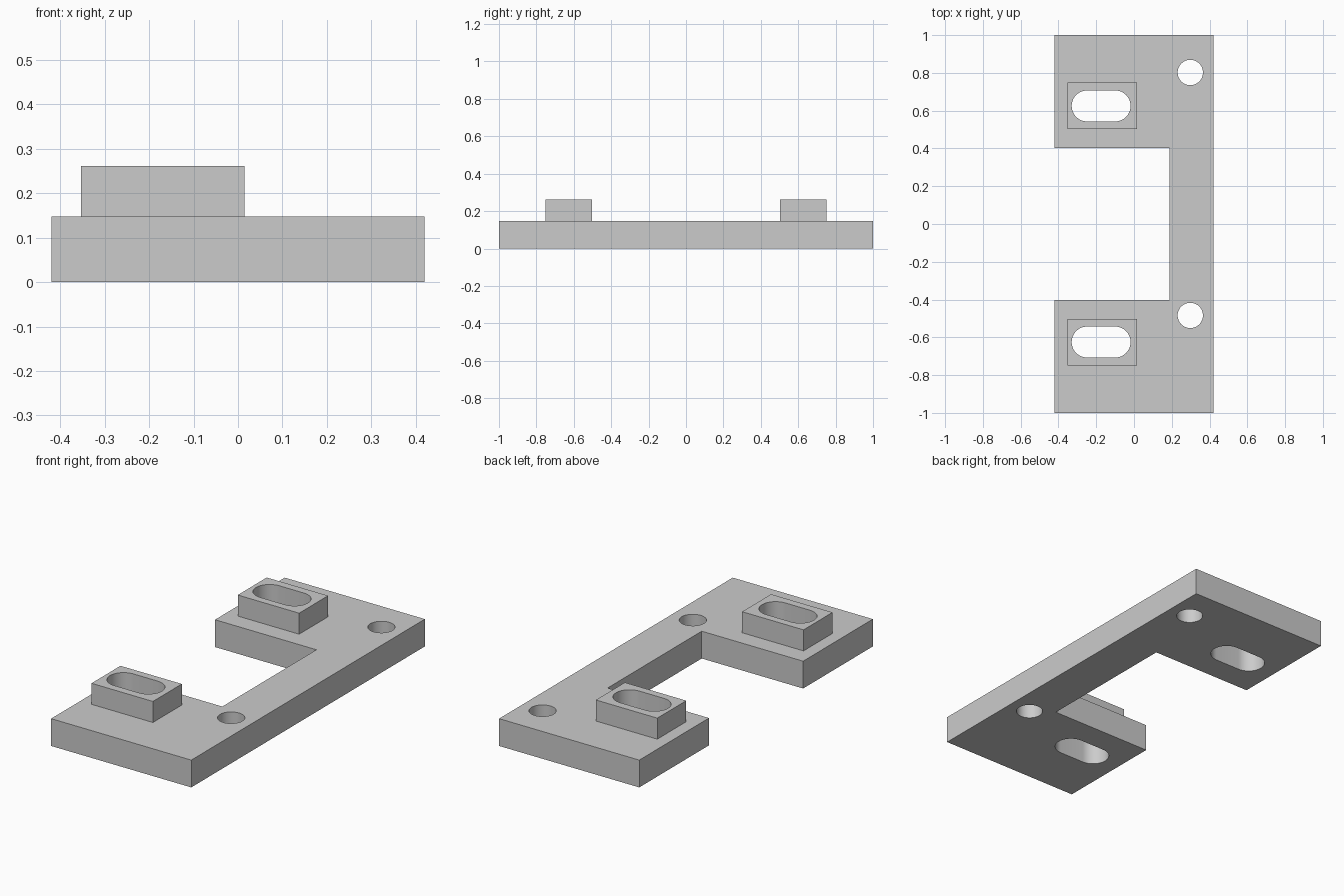
import bpy, bmesh, math

cube = bpy.data.objects.get("Cube")
if cube:
    bpy.data.objects.remove(cube, do_unlink=True)

PLATE_TOP, PAD_TOP = 0.148, 0.262
SLOT_X, SLOT_Y = -0.174, 0.625

grey = bpy.data.materials.new("light_grey")
grey.use_nodes = True
colour = (0.6, 0.6, 0.6, 1)
grey.diffuse_color = colour
grey.node_tree.nodes["Principled BSDF"].inputs["Base Color"].default_value = colour


def prism(name, outline, z0, z1):
    """Extrude a counter-clockwise outline from z0 to z1."""
    bm = bmesh.new()
    face = bm.faces.new([bm.verts.new((x, y, z0)) for x, y in outline])
    top = bmesh.ops.extrude_face_region(bm, geom=[face])["geom"]
    bmesh.ops.translate(bm, vec=(0, 0, z1 - z0),
                        verts=[v for v in top if isinstance(v, bmesh.types.BMVert)])
    bmesh.ops.recalc_face_normals(bm, faces=bm.faces)
    mesh = bpy.data.meshes.new(name)
    bm.to_mesh(mesh)
    bm.free()
    mesh.materials.append(grey)
    obj = bpy.data.objects.new(name, mesh)
    bpy.context.collection.objects.link(obj)
    return obj


def rectangle(x0, x1, y0, y1):
    return [(x0, y0), (x1, y0), (x1, y1), (x0, y1)]


def rounded_slot(cx, cy, half_straight, r, steps=24):
    """Two half circles joined by straight sides."""
    pts = []
    for side in (1, -1):
        for i in range(steps + 1):
            a = math.pi * (i / steps - 0.5)
            pts.append((cx + side * (half_straight + r * math.cos(a)),
                        cy + side * r * math.sin(a)))
    return pts


def circle(cx, cy, r, steps=48):
    return [(cx + r * math.cos(math.tau * i / steps),
             cy + r * math.sin(math.tau * i / steps)) for i in range(steps)]


# C-shaped base plate
bracket = prism("mounting_bracket", [
    (-0.42, -1), (0.42, -1), (0.42, 1), (-0.42, 1),
    (-0.42, 0.403), (0.188, 0.403), (0.188, -0.403), (-0.42, -0.403)], 0, PLATE_TOP)

# Raised pads, slots through them, and screw holes
steps = []
for side, label in ((-1, "front"), (1, "back")):
    y0, y1 = sorted((side * 0.502, side * 0.75))
    steps.append(("UNION", prism(label + "_pad", rectangle(-0.353, 0.015, y0, y1),
                                 PLATE_TOP / 2, PAD_TOP)))
for side, label in ((-1, "front"), (1, "back")):
    steps.append(("DIFFERENCE", prism(label + "_slot_cutter",
                  rounded_slot(SLOT_X, side * SLOT_Y, 0.074, 0.082), -0.1, 0.4)))
for y, label in ((-0.484, "front"), (0.802, "back")):
    steps.append(("DIFFERENCE", prism(label + "_hole_cutter",
                  circle(0.298, y, 0.067), -0.1, 0.4)))

for operation, part in steps:
    part.hide_render = True
    mod = bracket.modifiers.new(part.name, "BOOLEAN")
    mod.operation = operation
    mod.solver = "EXACT"
    mod.object = part

# Bake the joined solid and drop the helpers
bpy.context.view_layer.update()
baked = bpy.data.meshes.new_from_object(
    bracket.evaluated_get(bpy.context.evaluated_depsgraph_get()))
bracket.modifiers.clear()
bracket.data = baked
for _, part in steps:
    bpy.data.objects.remove(part, do_unlink=True)

# Smooth hole walls, sharp rims
bpy.ops.object.select_all(action="DESELECT")
bracket.select_set(True)
bpy.context.view_layer.objects.active = bracket
bpy.ops.object.shade_smooth_by_angle(angle=math.radians(30))
